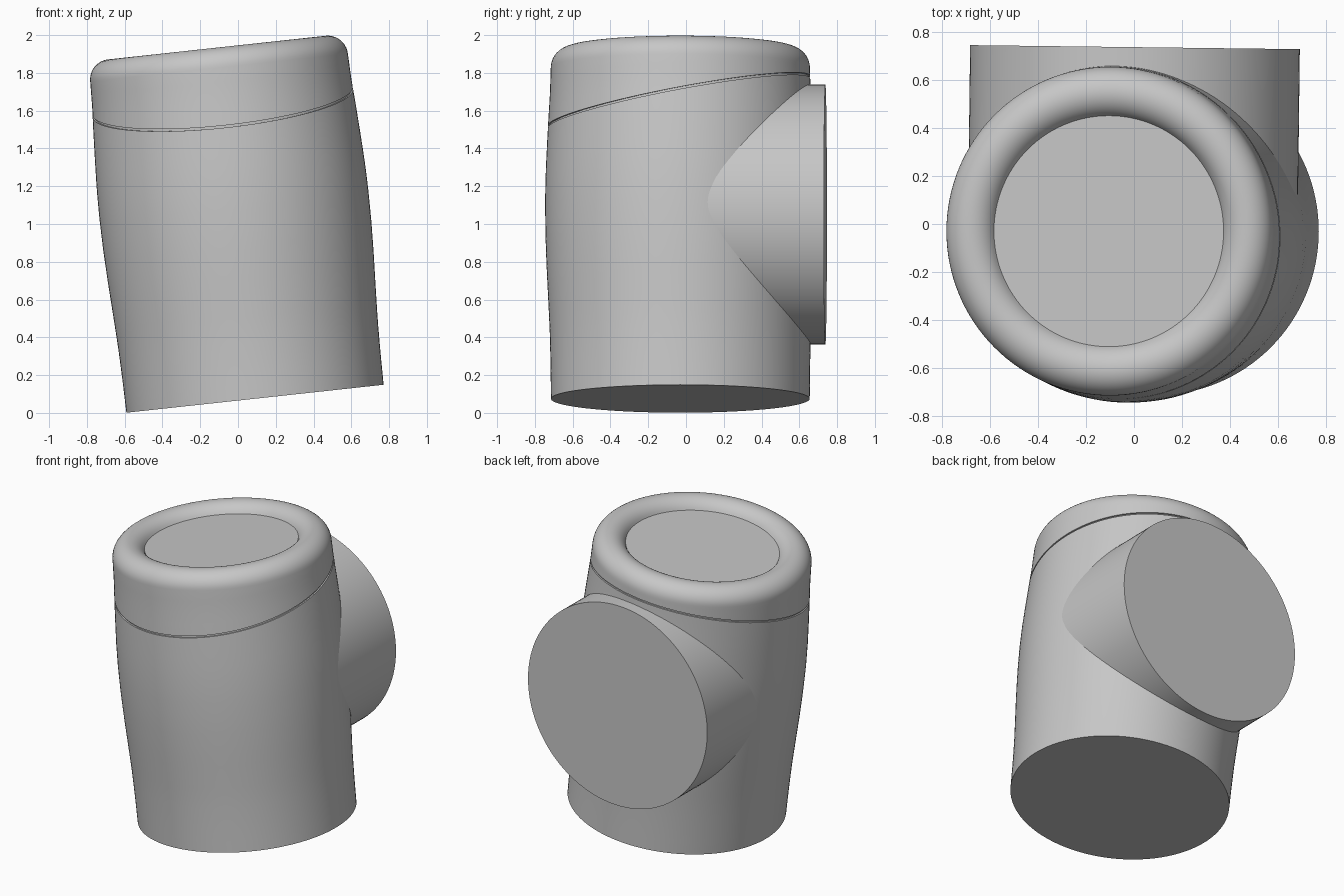
import bpy, bmesh, math
from mathutils import Matrix, Vector

if "Cube" in bpy.data.objects:
    bpy.data.objects.remove(bpy.data.objects["Cube"])

SEG = 128
grey = bpy.data.materials.new("light_grey")
grey.diffuse_color = (0.57, 0.57, 0.57, 1)
grey.use_nodes = True
grey.node_tree.nodes["Principled BSDF"].inputs["Base Color"].default_value = grey.diffuse_color

# Tilted frame shared by the body and its lid
TILT = math.radians(-6.2)
FRAME = Matrix.Translation((0.09, -0.03, 0.075)) @ Matrix.Rotation(TILT, 4, 'Y')

# Slightly barrelled side: (distance along axis, radius)
SIDE = [(0, .685), (.18, .687), (.35, .691), (.52, .699), (.7, .708), (.87, .714),
        (1.05, .716), (1.2, .713), (1.35, .706), (1.5, .698), (1.63, .69), (1.763, .686)]
EQ, RIM_R, CREST = 1.763, 0.107, 0.579


def radius(s):
    for (s0, r0), (s1, r1) in zip(SIDE, SIDE[1:]):
        if s <= s1:
            return r0 + (r1 - r0) * (s - s0) / (s1 - s0)
    return SIDE[-1][1]


def seam(a):
    # slanted split line between body and lid
    return 1.575 + 0.19 * 0.69 * math.sin(a)


def loft(name, rows, matrix):
    """rows: functions angle -> (height, radius); both ends are capped."""
    bm = bmesh.new()
    rings = []
    for row in rows:
        ring = []
        for i in range(SEG):
            a = 2 * math.pi * i / SEG
            h, r = row(a)
            ring.append(bm.verts.new(matrix @ Vector((r * math.cos(a), r * math.sin(a), h))))
        rings.append(ring)
    for lo, hi in zip(rings, rings[1:]):
        for i in range(SEG):
            j = (i + 1) % SEG
            bm.faces.new((lo[i], lo[j], hi[j], hi[i]))
    bm.faces.new(rings[0][::-1])
    bm.faces.new(rings[-1])
    bmesh.ops.recalc_face_normals(bm, faces=bm.faces)
    mesh = bpy.data.meshes.new(name)
    bm.to_mesh(mesh)
    bm.free()
    mesh.materials.append(grey)
    ob = bpy.data.objects.new(name, mesh)
    bpy.context.collection.objects.link(ob)
    bpy.ops.object.select_all(action='DESELECT')
    ob.select_set(True)
    bpy.context.view_layer.objects.active = ob
    bpy.ops.object.shade_smooth_by_angle(angle=math.radians(35))
    return ob


def side_row(t, lo, hi):
    def row(a):
        s = lo(a) + (hi(a) - lo(a)) * t
        return s, radius(s)
    return row


GAP, DEPTH = 0.012, 0.01

# Main body up to the slanted seam, with a small recessed neck
N = 20
rows = [side_row(k / N, lambda a: 0.0, seam) for k in range(N + 1)]
rows.append(lambda a: (seam(a), radius(seam(a)) - DEPTH))
rows.append(lambda a: (seam(a) + GAP, radius(seam(a)) - DEPTH))
loft("main_body", rows, FRAME)

# Lid with a rounded raised rim around a sunken flat disc
rows = [side_row(k / 4, lambda a: seam(a) + GAP, lambda a: EQ) for k in range(5)]
for k in range(1, 19):
    t = math.radians(155) * k / 18
    rows.append(lambda a, t=t: (EQ + RIM_R * math.sin(t), CREST + RIM_R * math.cos(t)))
loft("rounded_lid", rows, FRAME)

# Wide round branch coming out of the back
to_back = (Matrix.Translation((-0.005, 0, 1.05)) @ Matrix.Rotation(math.radians(-0.7), 4, 'Z')
           @ Matrix.Rotation(math.radians(-90), 4, 'X'))
loft("back_branch", [lambda a, h=h: (h, 0.688) for h in (0.0, 0.37, 0.738)], to_back)
